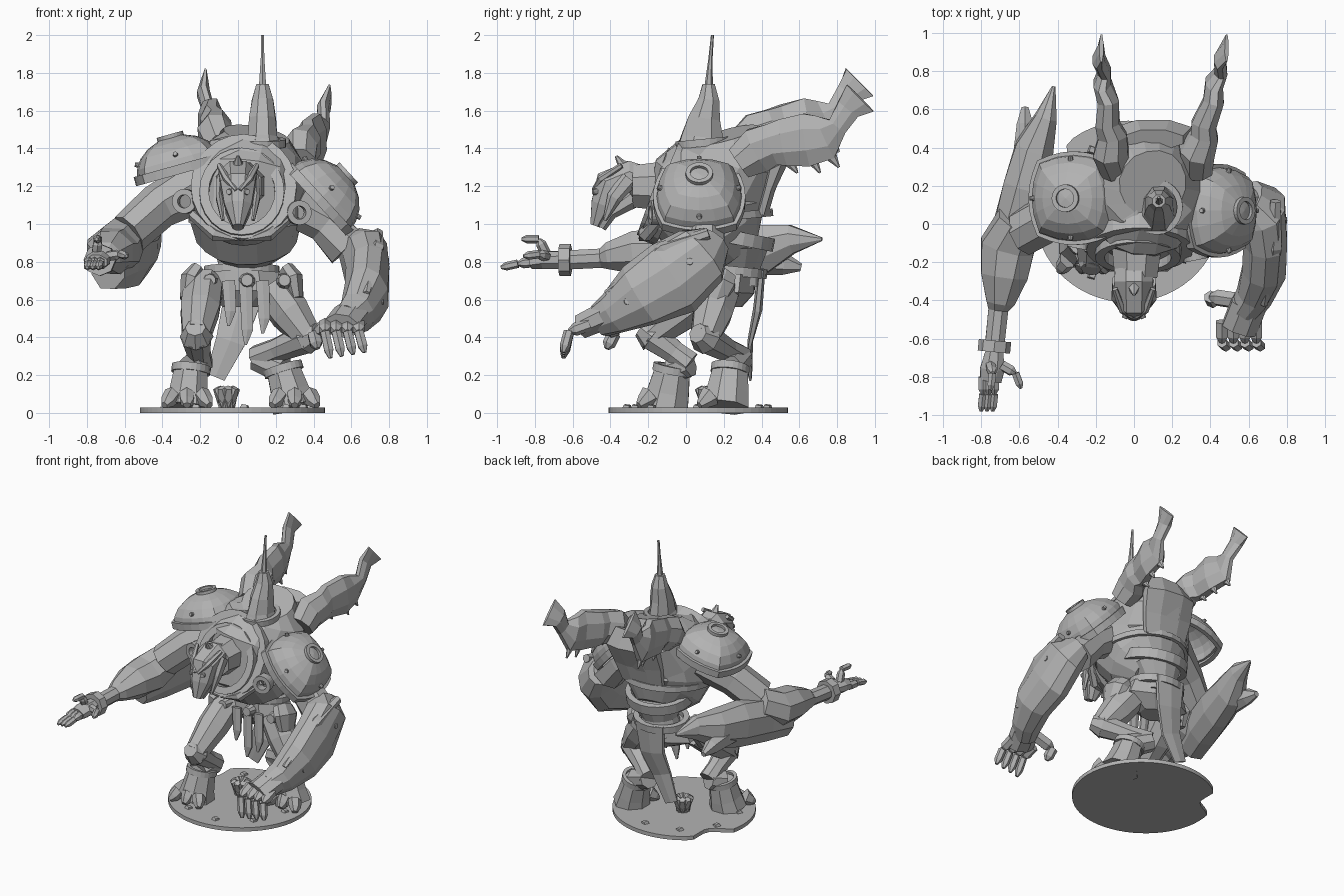
import bpy
import bmesh
import math
import random
from mathutils import Vector, Matrix

random.seed(4)
starter = bpy.data.objects.get("Cube")
if starter:
    bpy.data.objects.remove(starter, do_unlink=True)
grey = bpy.data.materials.new("stone grey")
grey.use_nodes = True
grey.diffuse_color = (.45, .45, .45, 1)
grey.node_tree.nodes["Principled BSDF"].inputs["Base Color"].default_value = grey.diffuse_color

def finish(name, bm, thickness=0):
    """Turn a bmesh into a flat-shaded object."""
    bmesh.ops.recalc_face_normals(bm, faces=bm.faces[:])
    mesh = bpy.data.meshes.new(name)
    bm.to_mesh(mesh)
    bm.free()
    mesh.materials.append(grey)
    part = bpy.data.objects.new(name, mesh)
    bpy.context.collection.objects.link(part)
    if thickness:
        part.modifiers.new("shell", "SOLIDIFY").thickness = thickness

def facing(direction, centre):
    """Matrix that turns local z to a direction and moves to a centre."""
    return Matrix.Translation(Vector(centre)) @ Vector(direction).to_track_quat("Z", "Y").to_matrix().to_4x4()

def bridge(bm, loops):
    """Join neighbouring loops of vertices with quads."""
    for low, high in zip(loops, loops[1:]):
        for side in range(len(low)):
            bm.faces.new((low[side - 1], low[side], high[side], high[side - 1]))

def loft(name, rings, sides=8, rough=0):
    """Skin elliptical rings (x, y, z, width, depth) along a path."""
    bm = bmesh.new()
    centres = [Vector(ring[:3]) for ring in rings]
    loops = []
    for index, ring in enumerate(rings):
        along = (centres[min(index + 1, len(rings) - 1)] - centres[max(index - 1, 0)]).normalized()
        across = Vector((1, 0, 0))
        across = (across - along * across.dot(along)).normalized()
        deep = along.cross(across)
        loop = []
        for side in range(sides):
            angle = math.tau * (side + .5) / sides
            offset = across * math.cos(angle) * ring[3] + deep * math.sin(angle) * ring[-1]
            loop.append(bm.verts.new(centres[index] + offset * (1 + random.uniform(-rough, rough))))
        loops.append(loop)
    bridge(bm, loops)
    bm.faces.new(loops[0])
    bm.faces.new(loops[-1])
    finish(name, bm)

def stud(name, centre, direction, radius, height, tip=.7, sides=10):
    bm = bmesh.new()
    bmesh.ops.create_cone(bm, cap_ends=True, segments=sides, radius1=radius, radius2=radius * tip, depth=height)
    bm.transform(facing(direction, centre))
    finish(name, bm)

def squarer(angle):
    """Radius factor that swells a circle towards a square."""
    return max(abs(math.cos(angle)), abs(math.sin(angle))) ** -.4

def hoop(name, centre, direction, wide, deep, thick, tall, square=False):
    """Rectangular-section band around an ellipse."""
    bm = bmesh.new()
    loops = []
    for step in range(24):
        angle = math.tau * step / 24
        swell = squarer(angle) if square else 1
        loops.append([bm.verts.new((math.cos(angle) * (wide * swell + out * thick), math.sin(angle) * (deep * swell + out * thick),
                                    up * tall)) for out, up in ((-1, -1), (1, -1), (1, 1), (-1, 1))])
    bridge(bm, loops + loops[:1])
    bm.transform(facing(direction, centre))
    finish(name, bm)

def pauldron(side, centre, direction, size):
    """Squarish shoulder plate with rim, round boss and studs."""
    place = facing(direction, centre)
    bm = bmesh.new()
    bmesh.ops.create_uvsphere(bm, u_segments=16, v_segments=10, radius=1)
    bmesh.ops.delete(bm, geom=[vert for vert in bm.verts if vert.co.z < -.1], context="VERTS")
    for vert in bm.verts:
        swell = squarer(math.atan2(vert.co.y, vert.co.x))
        vert.co = (vert.co.x * swell * size[0], vert.co.y * swell * size[1], vert.co.z * size[2])
    bm.transform(place)
    finish(side + "_pauldron", bm, thickness=.03)
    hoop(side + "_pauldron_rim", centre, direction, size[0], size[1], .015, .025, True)
    hoop(side + "_pauldron_boss", place @ Vector((0, 0, size[2])), direction, .06, .06, .012, .012)
    for step in range(8):
        angle = math.tau * step / 8
        spot = place @ Vector((math.cos(angle) * size[0] * .9, math.sin(angle) * size[1] * .9, size[2] * .45))
        stud(side + "_pauldron_stud", spot, spot - Vector(centre), .016, .03)

def claw(name, root, bend, tip, radius):
    """Jointed finger: an armoured block and a pointed end."""
    for start, end, size in ((Vector(root), Vector(bend), radius), (Vector(bend), Vector(tip), radius * .8)):
        loft(name, [(*start, size), (*start.lerp(end, .7), size), (*end, size * .4)], sides=6)

# ground disc with a broken edge, stones and rubble
bm = bmesh.new()
outline = []
for step in range(60):
    angle = math.tau * step / 60
    reach = .49 - (.1 * max(0, math.cos((angle - 2.6) * 5)) if abs(angle - 2.6) < .3 else 0)
    outline.append(bm.verts.new((math.cos(angle) * reach - .03, math.sin(angle) * reach * .97 + .065, 0)))
bottom = bm.faces.new(outline)
bm.faces.ensure_lookup_table()
raised = bmesh.ops.extrude_face_region(bm, geom=[bottom])
bmesh.ops.translate(bm, vec=(0, 0, .028), verts=[item for item in raised["geom"] if isinstance(item, bmesh.types.BMVert)])
finish("ground_disc", bm)
for piece in range(9):
    angle = math.tau * piece / 9
    lean = Vector((math.cos(angle) * .6, math.sin(angle) * .6, 1))
    stud("loose_stone", lean * .03 + Vector((lean.x * .6 - .03, lean.y * .6 + .06, 0)), (.2, .1, 1), .03, .025, sides=4)
    stud("rubble_spike", Vector((-.06, .12, .04)) + lean * .05, lean, .045, .1, .5, 5)

# torso, waist and hips
loft("torso", [(.04, .27, .84, .16, .14), (.05, .2, .93, .27, .26), (.04, .12, 1.06, .31, .34),
               (.05, .14, 1.22, .31, .33), (.08, .24, 1.36, .27, .29), (.1, .21, 1.47, .18, .18)], sides=16, rough=.02)
loft("back_plate", [(.1, .44, 1.44, .17, .06), (.1, .48, 1.34, .22, .07), (.08, .44, 1.2, .21, .04), (.07, .4, 1.06, .18, .04)])
loft("waist", [(.02, .27, .68, .16, .14), (.02, .28, .78, .13, .12), (.04, .28, .9, .19, .17)], sides=12)
hoop("carapace_band", (.05, .14, 1.03), (0, -.1, 1), .3, .31, .012, .02)
hoop("back_skirt", (.04, .25, .93), (0, .2, 1), .22, .2, .02, .035)
hoop("belt", (.02, .26, .75), (0, .1, 1), .18, .15, .02, .025)
loft("hips", [(.02, .22, .56, .1, .08), (.02, .22, .64, .26, .15), (.02, .23, .74, .22, .15)], rough=.05)
for across, low in ((-.05, .46), (.04, .36), (.13, .42)):
    stud("hip_boss", (across * 2.2 - .04, .06, .7), (0, -1, .1), .045, .06)
    loft("front_tasset", [(across, .06, .7, .04, .015), (across + .01, .05, low + .08, .035, .015), (across, .05, low, .008)], sides=6)
for side in (-1, 1):
    loft("hip_plate", [(.02 + side * .23, .17, .75, .05, .1), (.02 + side * .27, .15, .7, .06, .12),
                       (.02 + side * .29, .13, .6, .04, .08)], rough=.05)
loft("back_cloth", [(.02, .4, .76, .13, .02), (.01, .38, .55, .11, .025), (-.04, .34, .38, .09, .015), (-.12, .34, .19, .06, .01)], sides=6)

# tilted collar and head
hoop("collar_outer", (.03, -.09, 1.18), (0, -1, .42), .25, .27, .03, .05)
hoop("collar_inner", (.02, -.14, 1.16), (0, -1, .36), .2, .22, .025, .04)
loft("neck", [(.02, .1, 1.2, .17), (.01, -.28, 1.2, .12)])
loft("helmet", [(0, -.2, 1.2, .1, .1), (0, -.3, 1.24, .11, .1), (0, -.4, 1.2, .1, .1), (0, -.44, 1.1, .08, .07), (0, -.48, .99, .03)], rough=.03)
loft("jaw", [(0, -.28, 1.14, .08, .06), (0, -.4, 1.06, .07, .04), (0, -.45, .98, .03)])
loft("helmet_crest", [(0, -.22, 1.28, .04, .03), (0, -.34, 1.31, .03, .03), (0, -.37, 1.36, .008)], sides=6)
for side in (-1, 1):
    loft("cheek_guard", [(side * .09, -.3, 1.24, .025, .05), (side * .1, -.38, 1.14, .02, .04), (side * .08, -.43, 1.02, .01)], sides=6)
    stud("eye", (side * .045, -.48, 1.17), (side * .4, -1, 0), .02, .03)
    loft("brow", [(side * .1, -.34, 1.31, .015), (side * .06, -.45, 1.24, .02), (side * .01, -.49, 1.18, .01)], sides=6)
loft("chin_guard", [(-.24, -.12, 1.05, .03), (-.12, -.22, .94, .03, .04), (.02, -.25, .91, .03, .04),
                    (.16, -.22, .94, .03, .04), (.28, -.12, 1.05, .03)], sides=6)

# top turret with needle
loft("turret", [(.13, .08, 1.38, .12, .14), (.13, .09, 1.46, .085, .12), (.13, .1, 1.56, .075, .09),
                (.13, .12, 1.66, .06, .06), (.13, .12, 1.74, .035, .035)], rough=.04)
hoop("turret_frame", (.12, .09, 1.43), (0, -.1, 1), .12, .13, .015, .02)
loft("turret_needle", [(.13, .12, 1.73, .022), (.13, .13, 1.88, .011), (.13, .14, 2, .008)], sides=6)

# swept back smokestacks trailing ragged flares
def smokestack(side, inner, drift, drop):
    profile = ((.28, 1.4, .09, .1), (.38, 1.47, .1, .13), (.46, 1.5, .08, .12), (.52, 1.51, .07, .13), (.64, 1.53, .06, .15),
               (.74, 1.54, .05, .13), (.8, 1.6, .035, .06), (.86, 1.69, .035, .07), (.92, 1.75, .012, .11))
    rings = [(inner + drift * (back - .3) + .01 * (-1) ** index, back, height - drop, width, depth)
             for index, (back, height, width, depth) in enumerate(profile)]
    loft(side + "_smokestack", rings, rough=.06)
    for x, y, z, width, depth in rings[3:6]:
        loft(side + "_flare_barb", [(x, y, z - .06, .03, .05), (x, y + .07, z - depth - .03, .006)], sides=6)
smokestack("right", -.1, -.13, 0)
smokestack("left", .32, .25, .08)

# shoulders
pauldron("right", (-.31, .135, 1.29), (-.28, 0, 1), (.23, .23, .18))
pauldron("left", (.43, .07, 1.13), (.74, 0, .68), (.23, .23, .2))
hoop("left_shoulder_socket", (.32, -.16, 1.06), (.2, -1, 0), .05, .05, .015, .03)
hoop("right_shoulder_socket", (-.28, -.1, 1.12), (-.2, -1, 0), .05, .05, .015, .03)

# right arm reaching forward
loft("right_upper_arm", [(-.22, .12, 1.2, .14), (-.42, .04, 1.09, .12, .13), (-.58, -.04, .95, .11, .13)], rough=.04)
loft("right_forearm", [(-.6, .02, .93, .12, .12), (-.66, -.12, .86, .15, .13), (-.68, -.27, .85, .13, .12),
                       (-.7, -.41, .83, .08, .08), (-.71, -.45, .82, .055), (-.73, -.64, .81, .055)], rough=.04)
stud("right_cuff", (-.73, -.64, .81), (-.1, -1, 0), .085, .06, 1, 8)
loft("right_palm", [(-.73, -.66, .81, .05, .05), (-.74, -.76, .81, .07, .05), (-.75, -.82, .8, .06, .04)], rough=.05)
for across in (-.79, -.76, -.73):
    claw("right_finger", (across, -.8, .8), (across, -.89, .79), (across - .01, -.98, .77), .028)
claw("right_thumb", (-.69, -.74, .83), (-.62, -.78, .84), (-.59, -.86, .83), .028)
claw("right_upper_finger", (-.75, -.74, .84), (-.74, -.78, .92), (-.75, -.87, .92), .028)
loft("right_elbow_shield", [(-.69, -.2, .77, .1, .12), (-.63, -.02, .81, .12, .16), (-.57, .2, .84, .12, .17),
                            (-.52, .4, .87, .11, .14), (-.46, .56, .92, .06, .08), (-.42, .72, .92, .01)], rough=.06)
loft("right_elbow_prong", [(-.57, .3, .82, .08, .09), (-.57, .52, .79, .05, .06), (-.57, .61, .77, .02)], sides=6)

# left arm hanging with a heavy gauntlet
loft("left_upper_arm", [(.3, .08, 1.1, .12), (.46, .1, 1, .11), (.58, .09, .87, .12)], rough=.04)
loft("left_gauntlet", [(.6, .14, .9, .09, .1), (.67, .08, .83, .13, .18), (.69, -.07, .72, .12, .21),
                       (.68, -.24, .62, .12, .18), (.63, -.38, .53, .1, .12), (.58, -.46, .49, .08, .09)], sides=10, rough=.05)
loft("gauntlet_ridge", [(.74, .12, .95, .03, .03), (.73, -.12, .87, .05, .04), (.68, -.42, .63, .02, .02)], sides=6)
loft("left_palm", [(.6, -.42, .52, .1, .08), (.55, -.55, .46, .1, .07)])
for finger in range(4):
    stud("gauntlet_stud", (.78 - finger * .01, .02 - finger * .11, .8 - finger * .07), (1, 0, .1), .025, .04)
    across = .46 + finger * .06
    claw("left_finger", (across, -.51, .47), (across, -.62, .43), (across + .03, -.65, .29 + finger * .01), .035)
claw("left_thumb", (.53, -.4, .48), (.4, -.38, .42), (.42, -.42, .34), .045)

# legs bend at the knee and the hock
def leg(side, hip, knee, hock, foot):
    hip, knee, hock, foot = map(Vector, (hip, knee, hock, foot))
    ankle = foot.lerp(hock, .3)
    ankle.z = .23
    forward = (knee - hock).normalized()
    loft(side + "_thigh", [(*hip, .11), (*hip.lerp(knee, .5), .11), (*knee, .08)], rough=.04)
    loft(side + "_shin", [(*knee, .085), (*knee.lerp(hock, .6), .065), (*hock, .07)])
    loft(side + "_ankle", [(*hock, .07), (*ankle, .08)])
    stud(side + "_knee_cap", knee + forward * .03, forward, .09, .08, .6, 8)
    loft(side + "_boot", [(*foot, .13, .13), (*foot.lerp(ankle, .4), .11, .12), (*ankle, .095, .1)])
    for spread in (-1, 0, 1):
        toe, tip = foot + Vector((spread * .08, -.08, .06)), foot + Vector((spread * .12, -.14, .01))
        loft(side + "_toe", [(*toe, .045, .06), (*toe.lerp(tip, .6), .04, .04), (*tip, .02)], sides=6)
    hoop(side + "_boot_rim", ankle, ankle - foot, .09, .095, .012, .02)
leg("right", (-.18, .16, .68), (-.22, -.18, .41), (-.2, .02, .26), (-.27, -.11, .03))
leg("left", (.18, .18, .66), (.37, .1, .4), (.1, .29, .29), (.3, .21, .03))
